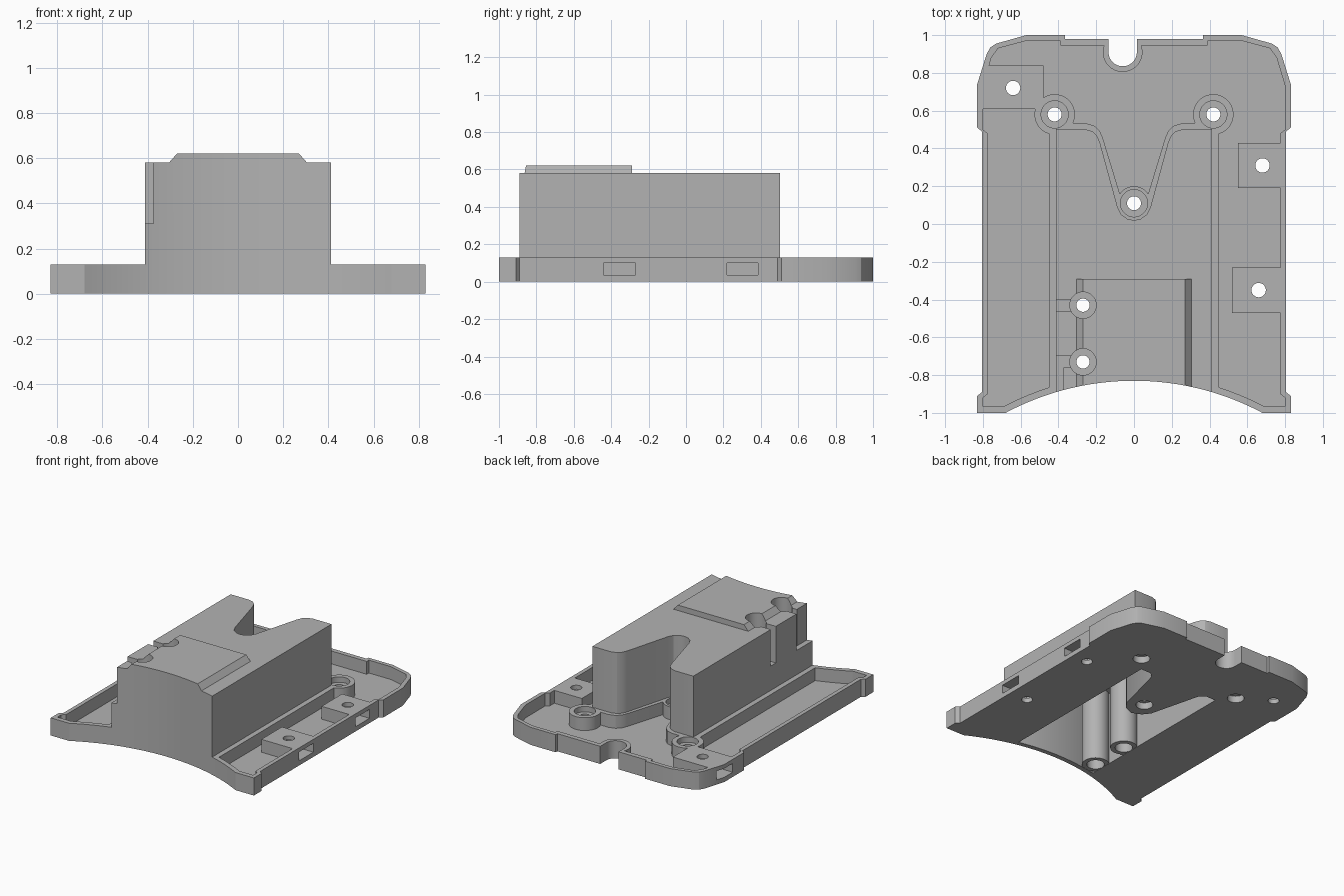
import bpy, bmesh, math

if "Cube" in bpy.data.objects:
    bpy.data.objects.remove(bpy.data.objects["Cube"], do_unlink=True)

grey = bpy.data.materials.new("plain_grey")
grey.use_nodes = True
COLOUR = (0.45, 0.45, 0.45, 1)
grey.diffuse_color = COLOUR
grey.node_tree.nodes["Principled BSDF"].inputs["Base Color"].default_value = COLOUR


def prism(name, pts, z0, z1):
    """Extrude an outline in x, y from z0 to z1."""
    bm = bmesh.new()
    face = bm.faces.new([bm.verts.new((x, y, z0)) for x, y in pts])
    up = bmesh.ops.extrude_face_region(bm, geom=[face])["geom"]
    bmesh.ops.translate(bm, vec=(0, 0, z1 - z0),
                        verts=[v for v in up if isinstance(v, bmesh.types.BMVert)])
    bmesh.ops.recalc_face_normals(bm, faces=bm.faces)
    mesh = bpy.data.meshes.new(name)
    bm.to_mesh(mesh)
    bm.free()
    mesh.materials.append(grey)
    ob = bpy.data.objects.new(name, mesh)
    bpy.context.collection.objects.link(ob)
    return ob


def cyl(x, y, r, z0, z1, n=40):
    ring = [2 * math.pi * (i + 0.5) / n for i in range(n)]
    return prism("cylinder", [(x + r * math.cos(a), y + r * math.sin(a)) for a in ring], z0, z1)


def box(x0, x1, y0, y1, z0, z1):
    return prism("box", [(x0, y0), (x1, y0), (x1, y1), (x0, y1)], z0, z1)


def mirrored(half):
    """Close a +x half outline by adding its mirror image."""
    return half + [(-x, y) for x, y in reversed(half) if x > 0]


def combine(ob, tool, op="DIFFERENCE"):
    mod = ob.modifiers.new("bool", "BOOLEAN")
    mod.object, mod.operation, mod.solver = tool, op, "EXACT"
    deps = bpy.context.evaluated_depsgraph_get()
    mesh = bpy.data.meshes.new_from_object(ob.evaluated_get(deps))
    ob.modifiers.clear()
    ob.data = mesh
    bpy.data.objects.remove(tool, do_unlink=True)


def front_arc(r):
    return cyl(0, -2.275, r, -1, 2, 300)


ARC, RIM, FLOOR, TOP = 1.445, 0.13, 0.035, 0.58
BOSSES = [(-0.42, 0.58, 0.107), (0.42, 0.58, 0.107), (0, 0.11, 0.09)]
PILLARS = [(-0.27, -0.43), (-0.27, -0.73)]
SCREWS = [(0.68, 0.31), (0.66, -0.35), (-0.64, 0.72)]


def cavity():
    ob = prism("cavity", mirrored([
        (0, -0.03), (0.07, 0), (0.11, 0.05), (0.21, 0.44), (0.25, 0.47),
        (0.33, 0.47), (0.33, -1.2), (0, -1.2)]), -0.2, 0.55)
    combine(ob, front_arc(ARC + 0.035))
    return ob


# Tray: solid outline, then a pocket that leaves rim, bosses and screw pads
tray = prism("tray", mirrored([
    (0, 0.98), (0.365, 0.98), (0.365, 1), (0.57, 1), (0.73, 0.955), (0.76, 0.935),
    (0.78, 0.9), (0.83, 0.74), (0.83, 0.51), (0.805, 0.49), (0.805, -0.89),
    (0.83, -0.91), (0.83, -1), (0, -1)]), 0, RIM)
combine(tray, front_arc(ARC))

pocket = prism("pocket", mirrored([
    (0, 0.945), (0.39, 0.945), (0.39, 0.97), (0.57, 0.97), (0.72, 0.93), (0.755, 0.88),
    (0.8, 0.73), (0.8, 0.5), (0.775, 0.48), (0.775, -0.9), (0.8, -0.92),
    (0.8, -0.965), (0, -0.965)]), FLOOR, 0.3)
combine(pocket, front_arc(ARC + 0.035))
combine(pocket, prism("block_rim", mirrored([
    (0, 0.15), (0.075, 0.16), (0.165, 0.455), (0.18, 0.49), (0.21, 0.52), (0.26, 0.535),
    (0.45, 0.535), (0.45, -1.2), (0, -1.2)]), -0.1, 0.4))
for x, y, r in BOSSES:
    combine(pocket, cyl(x, y, r, -0.1, 0.4))
for pad in [(0.55, 0.9, 0.19, 0.43), (0.52, 0.9, -0.47, -0.23), (-0.9, -0.48, 0.61, 0.84)]:
    combine(pocket, box(*pad, -0.1, 0.4))
combine(pocket, cyl(-0.06, 0.91, 0.105, -0.1, 0.4))
combine(tray, pocket)

# Cable notch in the back edge
combine(tray, cyl(-0.06, 0.91, 0.075, -0.1, 0.4))
combine(tray, box(-0.135, 0.015, 0.91, 1.1, -0.1, 0.4))

# Boss bores, screw holes and side slots
for x, y, r in BOSSES:
    combine(tray, cyl(x, y, 0.037, -0.1, 0.4))
    combine(tray, cyl(x, y, 0.072, 0.09, 0.4))
    combine(tray, cyl(x, y, 0.058, -0.1, 0.05))
for x, y in SCREWS:
    combine(tray, cyl(x, y, 0.038, -0.1, 0.4))
for slot in [(0.59, 0.9, -0.44, -0.27), (0.6, 0.9, 0.22, 0.385), (-0.9, -0.56, 0.64, 0.8)]:
    combine(tray, box(*slot, 0.035, 0.1))
combine(tray, cavity())

# Central block with a V recess at the back
block = prism("central_block", mirrored([
    (0, 0.02), (0.035, 0.027), (0.068, 0.051), (0.087, 0.09), (0.18, 0.43), (0.195, 0.465),
    (0.22, 0.49), (0.26, 0.503), (0.412, 0.503), (0.412, -1.1), (0, -1.1)]), RIM, TOP)

# Raised panel with sloping sides, drawn on its side and turned upright
panel = prism("raised_panel", [(-0.31, 0.575), (0.31, 0.575), (0.27, 0.62), (-0.27, 0.62)],
              0.29, 1.1)
for v in panel.data.vertices:
    x, y, z = v.co
    v.co = (x, -z, y)
combine(block, panel, "UNION")
combine(block, front_arc(ARC))
combine(block, cavity())

# Hollow pillars inside the block
for x, y in PILLARS:
    combine(block, cyl(x, y, 0.093, 0.002, 0.565), "UNION")
for x, y in PILLARS:
    combine(block, cyl(x, y, 0.07, 0.14, 0.9))
    combine(block, cyl(x, y, 0.035, -0.1, 0.9))
    combine(block, cyl(x, y, 0.06, -0.1, 0.1))
    combine(block, box(-0.5, x - 0.05, y - 0.03, y + 0.03, 0.31, 0.9))
combine(block, box(-0.5, -0.373, -1.1, -0.735, 0.31, 0.9))

# Smooth curved walls, crisp edges
bpy.ops.object.select_all(action="DESELECT")
for ob in (tray, block):
    ob.select_set(True)
    bpy.context.view_layer.objects.active = ob
bpy.ops.object.shade_smooth_by_angle(angle=math.radians(25))
